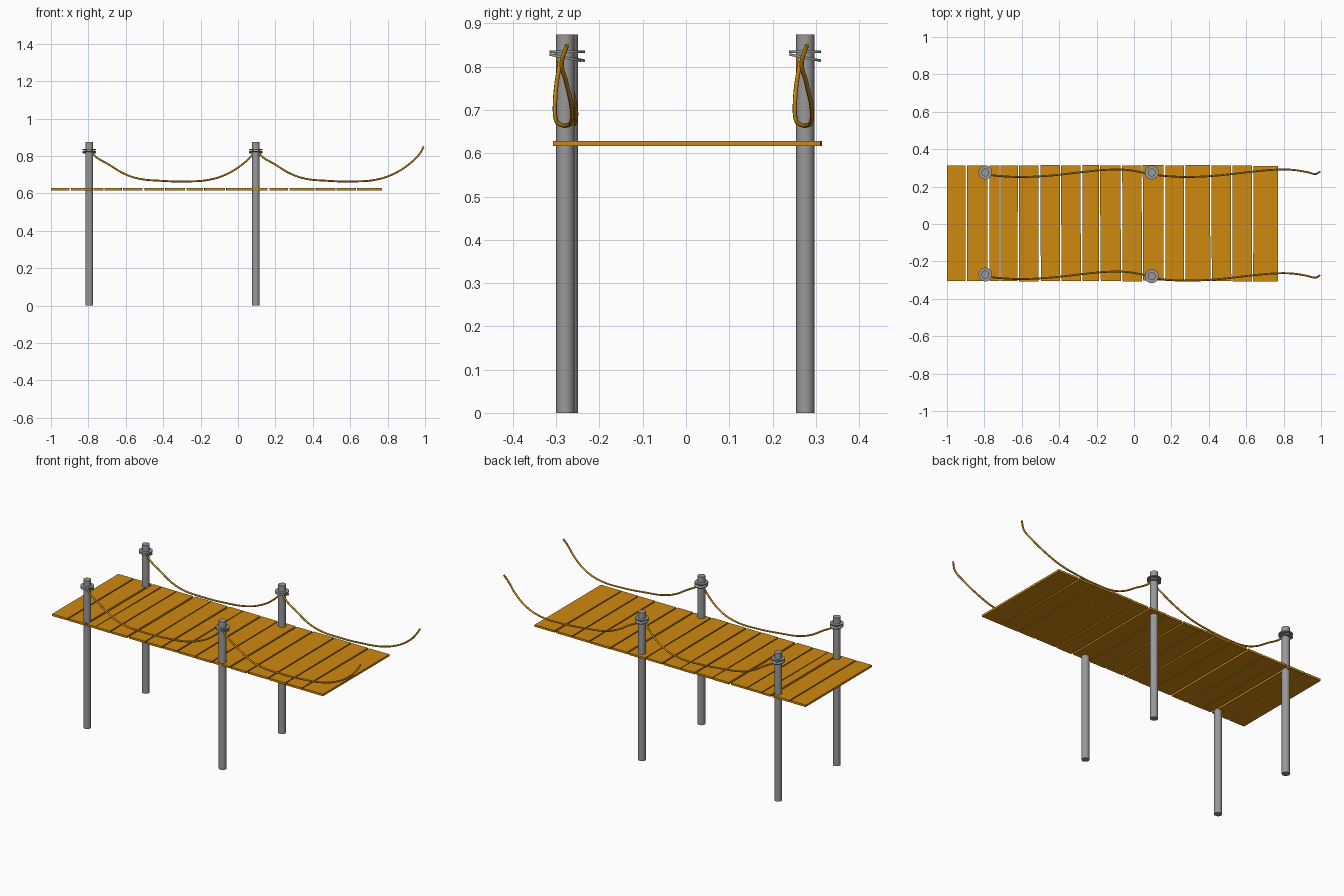
import bpy, bmesh, random
from math import pi, atan
from mathutils import Matrix

random.seed(4)
if "Cube" in bpy.data.objects:
    bpy.data.objects.remove(bpy.data.objects["Cube"])


def material(name, color):
    m = bpy.data.materials.new(name)
    m.use_nodes = True
    m.diffuse_color = color
    m.node_tree.nodes["Principled BSDF"].inputs["Base Color"].default_value = color
    return m


wood = material("golden wood", (0.62, 0.25, 0.005, 1))
metal = material("grey post", (0.32, 0.32, 0.32, 1))


def add_mesh(name, bm, mat, smooth=False):
    bmesh.ops.recalc_face_normals(bm, faces=bm.faces)
    me = bpy.data.meshes.new(name)
    bm.to_mesh(me)
    bm.free()
    me.materials.append(mat)
    ob = bpy.data.objects.new(name, me)
    bpy.context.collection.objects.link(ob)
    if smooth:
        bpy.ops.object.select_all(action="DESELECT")
        ob.select_set(True)
        bpy.context.view_layer.objects.active = ob
        bpy.ops.object.shade_smooth_by_angle(angle=0.6)
    return ob


# Deck planks, each end slightly out of square
gaps = [-1.004, -0.895, -0.778, -0.717, -0.617, -0.505, -0.393, -0.281, -0.184,
        -0.067, 0.045, 0.163, 0.27, 0.41, 0.522, 0.634, 0.774]
for i, (a, b) in enumerate(zip(gaps, gaps[1:])):
    bm = bmesh.new()
    bmesh.ops.create_cube(bm, size=1)
    half = 0.004
    x0, x1 = a + half, b - half
    skew = {s: random.uniform(-0.003, 0.003) for s in (-1, 1)}
    y_shift = random.uniform(-0.002, 0.002)
    for v in bm.verts:
        end = 1 if v.co.y > 0 else -1
        outer = (i == 0 and v.co.x < 0) or (i == len(gaps) - 2 and v.co.x > 0)
        v.co.x = (x1 if v.co.x > 0 else x0) + (0 if outer else skew[end])
        v.co.y = 0.004 + y_shift + end * 0.309
        v.co.z = 0.6225 + v.co.z * 0.012
    add_mesh(f"plank_{i + 1}", bm, wood)


# Posts with a flat and a tilted washer-like coil near the top
def washer(name, x, y, z, tilt):
    bm = bmesh.new()
    loops = []
    n = 24
    for r, h in ((0.019, -0.003), (0.037, -0.003), (0.037, 0.003), (0.019, 0.003)):
        loops.append(bmesh.ops.create_circle(bm, segments=n, radius=r,
                     matrix=Matrix.Translation((0, 0, h)))["verts"])
    for k in range(4):
        p, q = loops[k], loops[(k + 1) % 4]
        for j in range(n):
            bm.faces.new((p[j], p[(j + 1) % n], q[(j + 1) % n], q[j]))
    bm.transform(Matrix.Translation((x, y, z)) @ Matrix.Rotation(tilt, 4, "X"))
    add_mesh(name, bm, metal, True)


posts = {"left_far": (0.095, 0.2755), "left_front": (0.095, -0.279),
         "right_far": (-0.795, 0.2755), "right_front": (-0.795, -0.27)}
height = 0.874
for name, (x, y) in posts.items():
    bm = bmesh.new()
    bmesh.ops.create_cone(bm, cap_ends=True, segments=24, radius1=0.021, radius2=0.021,
                          depth=height, matrix=Matrix.Translation((x, y, height / 2)))
    add_mesh(f"post_{name}", bm, metal, True)
    washer(f"upper_coil_{name}", x, y, 0.835, 0)
    washer(f"lower_coil_{name}", x, y, 0.821, -atan(0.2))

# Sagging ropes: one path reused from every post, relative to the post centre
sag = [(0.005, -0.010, 0.83), (0.03, -0.014, 0.80), (0.105, -0.021, 0.754),
       (0.185, -0.024, 0.706), (0.265, -0.022, 0.679), (0.375, -0.014, 0.668),
       (0.515, 0.002, 0.664), (0.645, 0.014, 0.674), (0.74, 0.015, 0.706),
       (0.83, 0.002, 0.765), (0.875, -0.008, 0.81), (0.898, 0.004, 0.85)]
for name, (x, y) in posts.items():
    cu = bpy.data.curves.new(f"rope_{name}", "CURVE")
    cu.dimensions = "3D"
    cu.bevel_depth = 0.005
    cu.bevel_resolution = 2
    cu.resolution_u = 6
    cu.use_fill_caps = True
    sp = cu.splines.new("BEZIER")
    sp.bezier_points.add(len(sag) - 1)
    for bp, (dx, dy, z) in zip(sp.bezier_points, sag):
        bp.co = (x + dx, y + dy, z)
        bp.handle_left_type = bp.handle_right_type = "AUTO"
    cu.materials.append(wood)
    bpy.context.collection.objects.link(bpy.data.objects.new(f"rope_{name}", cu))
